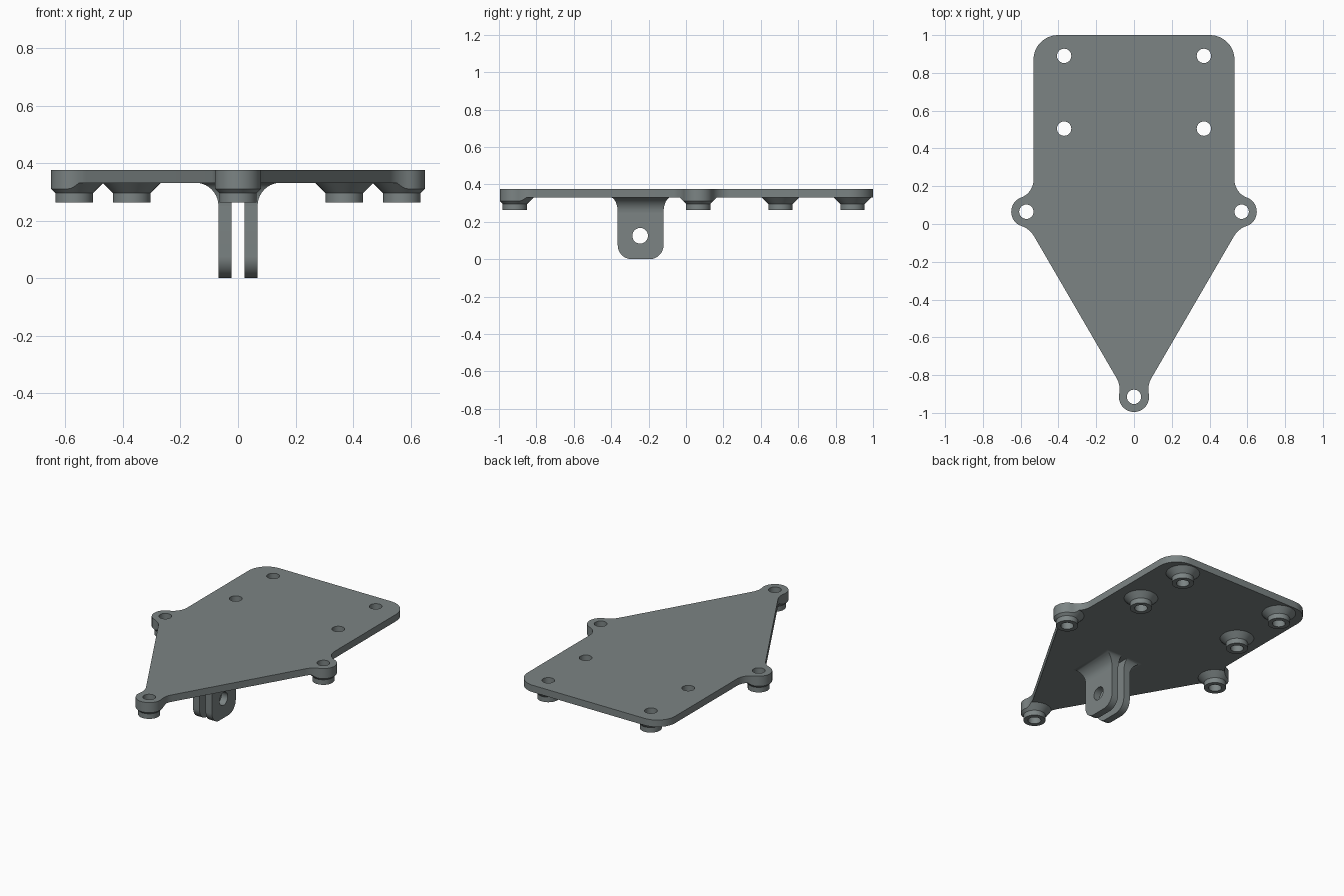
import bpy, bmesh
from math import sin, cos, pi, radians, sqrt, atan2
from mathutils import Vector, Matrix

if "Cube" in bpy.data.objects:
    bpy.data.objects.remove(bpy.data.objects["Cube"])

Z_LOW, Z_TOP = 0.33, 0.375
EAR_R, HOLE_R = 0.08, 0.038
TIP, EAR = Vector((0, -0.915)), Vector((0.57, 0.065))
HOLES = [(0, -0.915)] + [(s * x, y) for s in (-1, 1)
                         for x, y in ((0.57, 0.065), (0.37, 0.505), (0.37, 0.89))]

grey = bpy.data.materials.new("slate_grey")
grey.diffuse_color = (0.20, 0.23, 0.23, 1)
grey.use_nodes = True
grey.node_tree.nodes["Principled BSDF"].inputs["Base Color"].default_value = grey.diffuse_color


def make(name, bm):
    bmesh.ops.recalc_face_normals(bm, faces=bm.faces)
    me = bpy.data.meshes.new(name)
    bm.to_mesh(me)
    bm.free()
    me.materials.append(grey)
    ob = bpy.data.objects.new(name, me)
    bpy.context.collection.objects.link(ob)
    return ob


def loft(name, loops):
    """Closed solid through a stack of equal-length loops."""
    bm = bmesh.new()
    rings = [[bm.verts.new(p) for p in lp] for lp in loops]
    n = len(rings[0])
    for a, b in zip(rings, rings[1:]):
        for i in range(n):
            j = (i + 1) % n
            bm.faces.new((a[i], a[j], b[j], b[i]))
    bm.faces.new(rings[0])
    bm.faces.new(rings[-1])
    return make(name, bm)


def boolean(ob, other, op):
    mod = ob.modifiers.new("cut", 'BOOLEAN')
    mod.operation, mod.solver, mod.object = op, 'EXACT', other
    bpy.context.view_layer.update()
    me = bpy.data.meshes.new_from_object(ob.evaluated_get(bpy.context.evaluated_depsgraph_get()))
    ob.modifiers.clear()
    ob.data = me
    bpy.data.objects.remove(other)


def cylinder(name, r, depth, matrix):
    bm = bmesh.new()
    bmesh.ops.create_cone(bm, cap_ends=True, segments=32, radius1=r, radius2=r,
                          depth=depth, matrix=matrix)
    return make(name, bm)


def arc(c, r, a0, a1, n=12):
    """Arc from a0 to a1 the short way round."""
    d = (a1 - a0 + pi) % (2 * pi) - pi
    return [(c[0] + r * cos(a0 + d * i / n), c[1] + r * sin(a0 + d * i / n)) for i in range(n + 1)]


def ang(v):
    return atan2(v[1], v[0])


def plate_outline():
    # right half from the tip to the back corner, with blended ears
    u = (EAR - TIP).normalized()
    n = Vector((u.y, -u.x))
    off, r1, r2, side, corner = 0.03, 0.12, 0.10, 0.532, 0.13
    along = sqrt((EAR_R + r1) ** 2 - (off + r1) ** 2)
    f1 = TIP + n * (off + r1) + u * along
    f2 = EAR + n * (off + r1) - u * along
    dx = side + r2 - EAR.x
    f3 = EAR + Vector((dx, sqrt((EAR_R + r2) ** 2 - dx * dx)))
    half = arc(TIP, EAR_R, -pi / 2, ang(f1 - TIP))
    half += arc(f1, r1, ang(TIP - f1), ang(-n))[1:]
    half += arc(f2, r1, ang(-n), ang(EAR - f2))
    half += arc(EAR, EAR_R, ang(f2 - EAR), ang(f3 - EAR), 20)[1:]
    half += arc(f3, r2, ang(EAR - f3), pi)[1:]
    half += arc((side - corner, 1 - corner), corner, 0, pi / 2)
    return half + [(-x, y) for x, y in reversed(half[1:])]


def prism(name, z0, z1):
    return loft(name, [[(x, y, z) for x, y in plate_outline()] for z in (z0, z1)])


# mounting plate with its screw holes
plate = prism("mounting_plate", Z_LOW, Z_TOP)
for x, y in HOLES:
    boolean(plate, cylinder("cutter", HOLE_R, 1, Matrix.Translation((x, y, 0.35))), 'DIFFERENCE')
parts = [plate]

# flared standoffs under each hole, trimmed to the plate edge
for x, y in HOLES:
    profile = [(0.065, 0.262), (0.065, 0.295), (0.10, Z_LOW), (0.10, Z_LOW + 0.001)]
    boss = loft("standoff", [[(x + r * cos(i * pi / 24), y + r * sin(i * pi / 24), z)
                              for i in range(48)] for r, z in profile])
    boolean(boss, cylinder("cutter", HOLE_R, 1, Matrix.Translation((x, y, 0.35))), 'DIFFERENCE')
    if abs(x) < 0.1 or abs(x) > 0.5:
        boolean(boss, prism("trim", 0, 1), 'INTERSECT')
    parts.append(boss)

# pair of hinge lugs with rounded ends, pivot hole and flared roots
Y0, HALF, X0, X1, LUG_R = -0.2425, 0.1225, 0.022, 0.068, 0.075
side_view = arc((Y0 - HALF + LUG_R, LUG_R), LUG_R, pi, 1.5 * pi)
side_view += arc((Y0 + HALF - LUG_R, LUG_R), LUG_R, 1.5 * pi, 2 * pi)
side_view += [(Y0 + HALF, 0.25), (Y0 - HALF, 0.25)]
for s, word in ((-1, "left"), (1, "right")):
    lug = loft(word + "_lug", [[(s * x, y, z) for y, z in side_view] for x in (X0, X1)])
    turn = Matrix.Translation((s * 0.045, -0.245, 0.125)) @ Matrix.Rotation(pi / 2, 4, 'Y')
    boolean(lug, cylinder("cutter", 0.042, 0.2, turn), 'DIFFERENCE')
    loops = []
    for i in range(11):
        a = radians(9 * i)
        f = 1 - cos(a)
        xo, h, z = X1 + 0.078 * f, HALF + 0.04 * f, 0.25 + (Z_LOW - 0.249) * sin(a)
        loops.append([(s * X0, Y0 - h, z), (s * xo, Y0 - h, z),
                      (s * xo, Y0 + h, z), (s * X0, Y0 + h, z)])
    root = loft(word + "_lug_root", loops)
    parts += [lug, root]

# smooth the round walls, keep the edges crisp
for ob in parts:
    bpy.ops.object.select_all(action='DESELECT')
    ob.select_set(True)
    bpy.context.view_layer.objects.active = ob
    bpy.ops.object.shade_smooth_by_angle(angle=radians(30))
